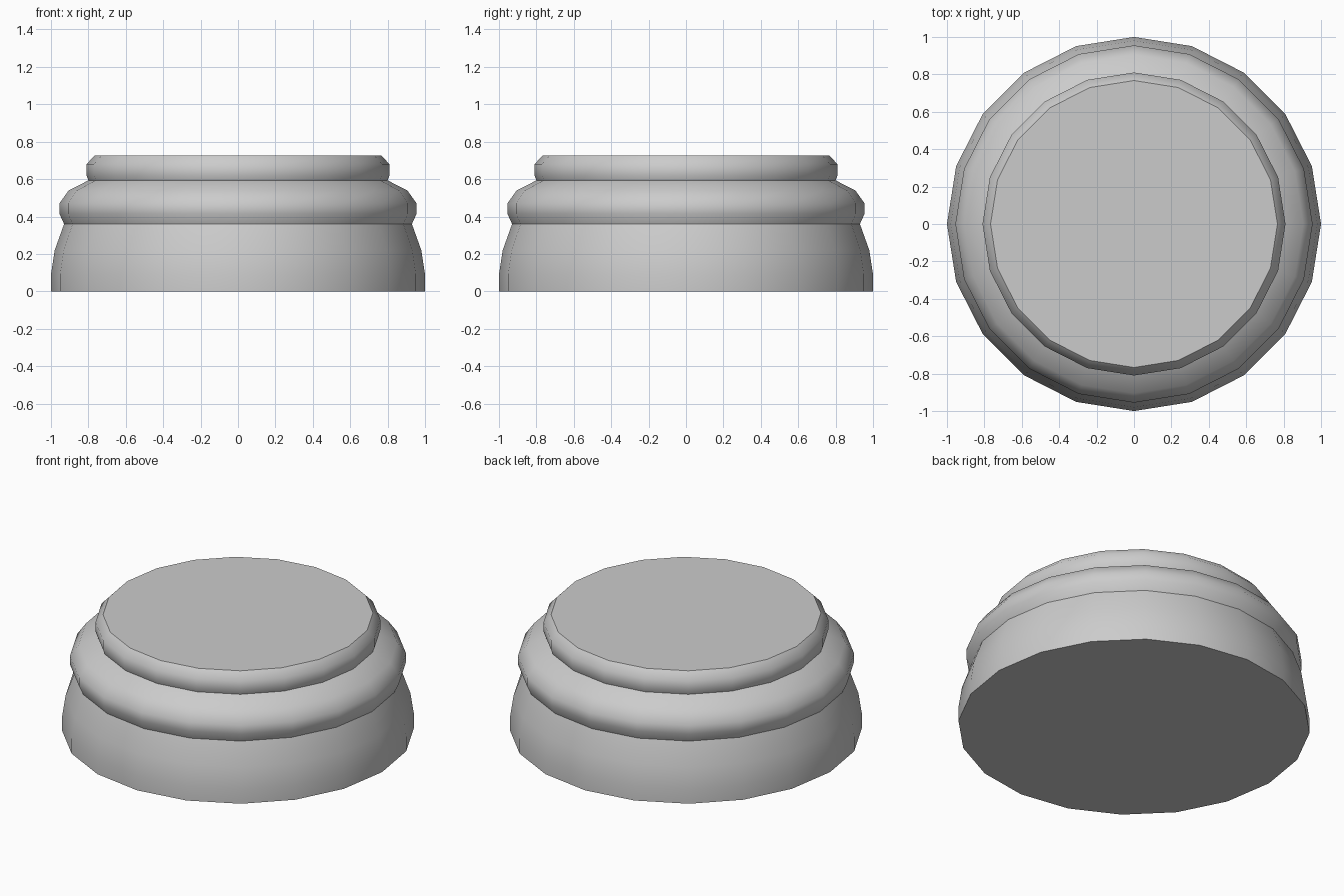
import bpy, bmesh
from math import cos, sin, tau, radians

if "Cube" in bpy.data.objects:
    bpy.data.objects.remove(bpy.data.objects["Cube"])

SIDES = 20

# radius, height outline of the round base from bottom to top
PROFILE = [
    (1.0, 0.0), (1.0, 0.09), (0.98, 0.22), (0.93, 0.36),      # bell-shaped foot
    (0.955, 0.415), (0.955, 0.47), (0.905, 0.54),             # wide bulging ring
    (0.80, 0.593), (0.81, 0.62), (0.81, 0.68), (0.767, 0.725),  # upper rim
]


def lathe(name, profile):
    bm = bmesh.new()
    rings = [[bm.verts.new((r * cos(tau * i / SIDES), r * sin(tau * i / SIDES), z))
              for i in range(SIDES)] for r, z in profile]
    for low, high in zip(rings, rings[1:]):
        for i in range(SIDES):
            j = (i + 1) % SIDES
            bm.faces.new((low[i], low[j], high[j], high[i]))
    # flat caps
    bm.faces.new(rings[0][::-1])
    bm.faces.new(rings[-1])
    mesh = bpy.data.meshes.new(name)
    bm.to_mesh(mesh)
    bm.free()
    obj = bpy.data.objects.new(name, mesh)
    bpy.context.collection.objects.link(obj)
    return obj


base = lathe("round_moulded_base", PROFILE)
bpy.context.view_layer.objects.active = base
base.select_set(True)
bpy.ops.object.shade_smooth_by_angle(angle=radians(42))

# crisp creases where the mouldings meet and around the caps
creases = (0.0, 0.36, 0.593, 0.725)
for edge in base.data.edges:
    a, b = (base.data.vertices[v].co.z for v in edge.vertices)
    if abs(a - b) < 1e-4:
        edge.use_edge_sharp = any(abs(a - z) < 1e-3 for z in creases)
